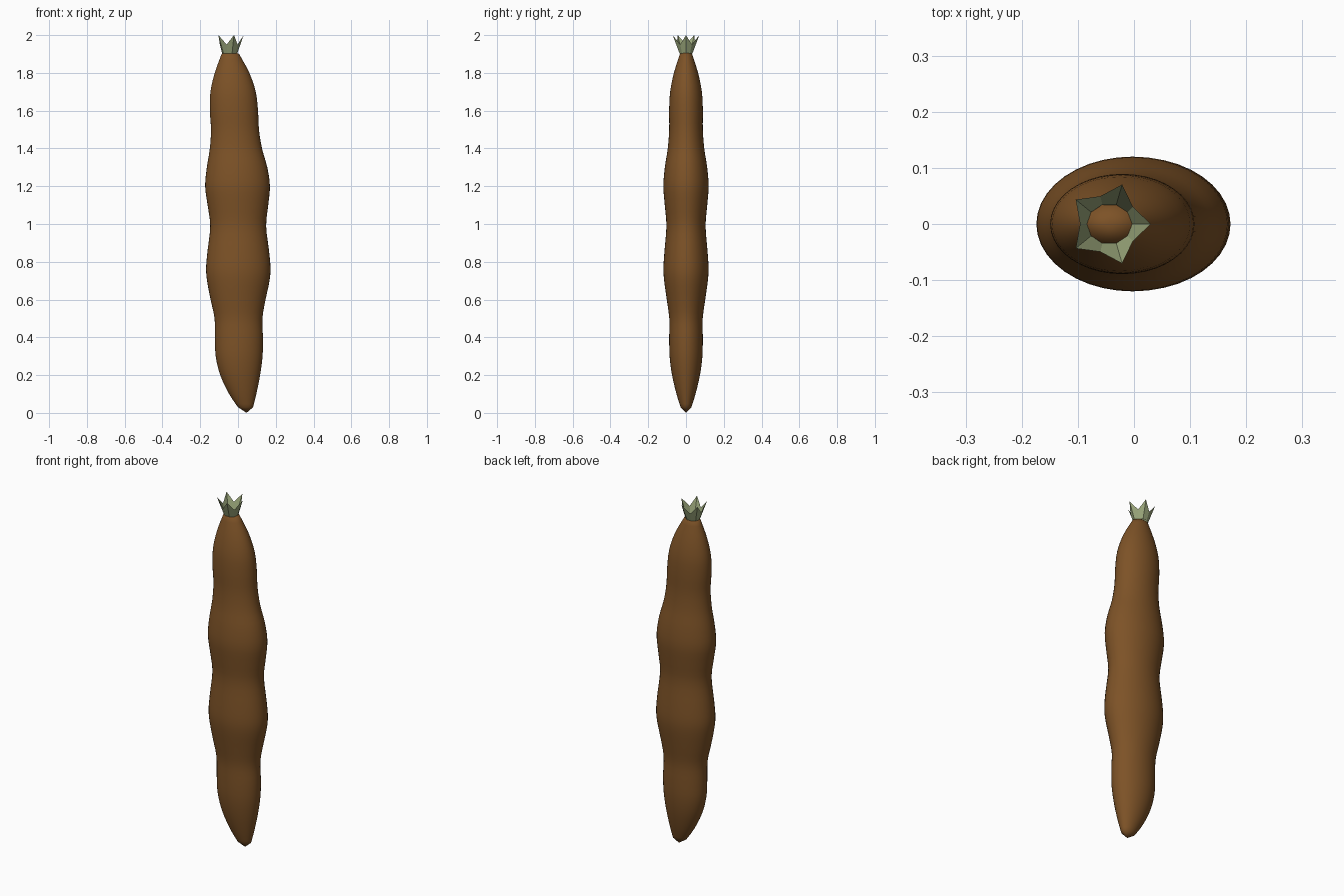
import bpy, bmesh, math
from mathutils import Vector

cube = bpy.data.objects.get("Cube")
if cube:
    bpy.data.objects.remove(cube, do_unlink=True)


def make_material(name, rgb):
    mat = bpy.data.materials.new(name)
    mat.use_nodes = True
    mat.diffuse_color = (*rgb, 1)
    bsdf = mat.node_tree.nodes["Principled BSDF"]
    bsdf.inputs["Base Color"].default_value = (*rgb, 1)
    bsdf.inputs["Roughness"].default_value = 0.8
    return mat


def make_object(name, bm, mat, smooth):
    bmesh.ops.recalc_face_normals(bm, faces=bm.faces)
    for face in bm.faces:
        face.smooth = smooth
    mesh = bpy.data.meshes.new(name)
    bm.to_mesh(mesh)
    bm.free()
    mesh.materials.append(mat)
    obj = bpy.data.objects.new(name, mesh)
    bpy.context.collection.objects.link(obj)
    return obj


def bridge(bm, lower, upper):
    n = len(lower)
    for i in range(n):
        j = (i + 1) % n
        bm.faces.new((lower[i], lower[j], upper[j], upper[i]))


def spline(points, steps):
    """Catmull-Rom curve through the points."""
    pts = [points[0]] + points + [points[-1]]
    out = []
    for a, b, c, d in zip(pts, pts[1:], pts[2:], pts[3:]):
        for s in range(steps):
            t = s / steps
            out.append(b + (c - a) * (t / 2) + (a * 2 - b * 5 + c * 4 - d) * (t * t / 2)
                       + (b * 3 - a - c * 3 + d) * (t ** 3 / 2))
    return out + [points[-1]]


brown = make_material("pod brown", (0.205, 0.085, 0.02))
green = make_material("calyx green", (0.33, 0.39, 0.2))

# Pod outline: height, right edge, left edge
outline = [Vector(p) for p in (
    (0.03, 0.0, 0.08), (0.1, -0.047, 0.097), (0.2, -0.094, 0.117), (0.3, -0.118, 0.13),
    (0.4, -0.122, 0.132), (0.5, -0.124, 0.129), (0.6, -0.145, 0.146), (0.7, -0.164, 0.167),
    (0.77, -0.169, 0.172), (0.86, -0.161, 0.164), (0.99, -0.147, 0.149), (1.1, -0.161, 0.16),
    (1.2, -0.174, 0.169), (1.3, -0.165, 0.155), (1.4, -0.149, 0.127), (1.5, -0.143, 0.111),
    (1.6, -0.149, 0.106), (1.7, -0.146, 0.094), (1.8, -0.123, 0.06), (1.9, -0.087, 0.006))]

# Pod: flattened rings stacked along the outline, closed by a tip at each end
SIDES = 40
FLATTEN = 0.7
bm = bmesh.new()
rings = []
for z, right, left in spline(outline, 3):
    mid, radius = (left + right) / 2, (left - right) / 2
    rings.append([bm.verts.new((mid + radius * math.cos(math.tau * i / SIDES),
                                FLATTEN * radius * math.sin(math.tau * i / SIDES), z))
                  for i in range(SIDES)])
for lower, upper in zip(rings, rings[1:]):
    bridge(bm, lower, upper)
for ring, tip in ((rings[0], (0.045, 0, 0)), (rings[-1], (-0.045, 0, 1.925))):
    point = bm.verts.new(tip)
    for i in range(SIDES):
        bm.faces.new((ring[i], ring[(i + 1) % SIDES], point))
make_object("pod", bm, brown, True)

# Calyx: a flared thin crown with five points
bm = bmesh.new()
base, rim = [], []
for i in range(10):
    angle = math.tau * i / 10
    c, s = math.cos(angle), math.sin(angle)
    radius, height = (0.052, 1.95) if i % 2 else (0.074, 2.0)
    base.append(bm.verts.new((-0.044 + 0.04 * c, 0.036 * s, 1.903)))
    rim.append(bm.verts.new((-0.044 + radius * c, radius * s, height)))
bridge(bm, base, rim)
make_object("calyx", bm, green, False)
